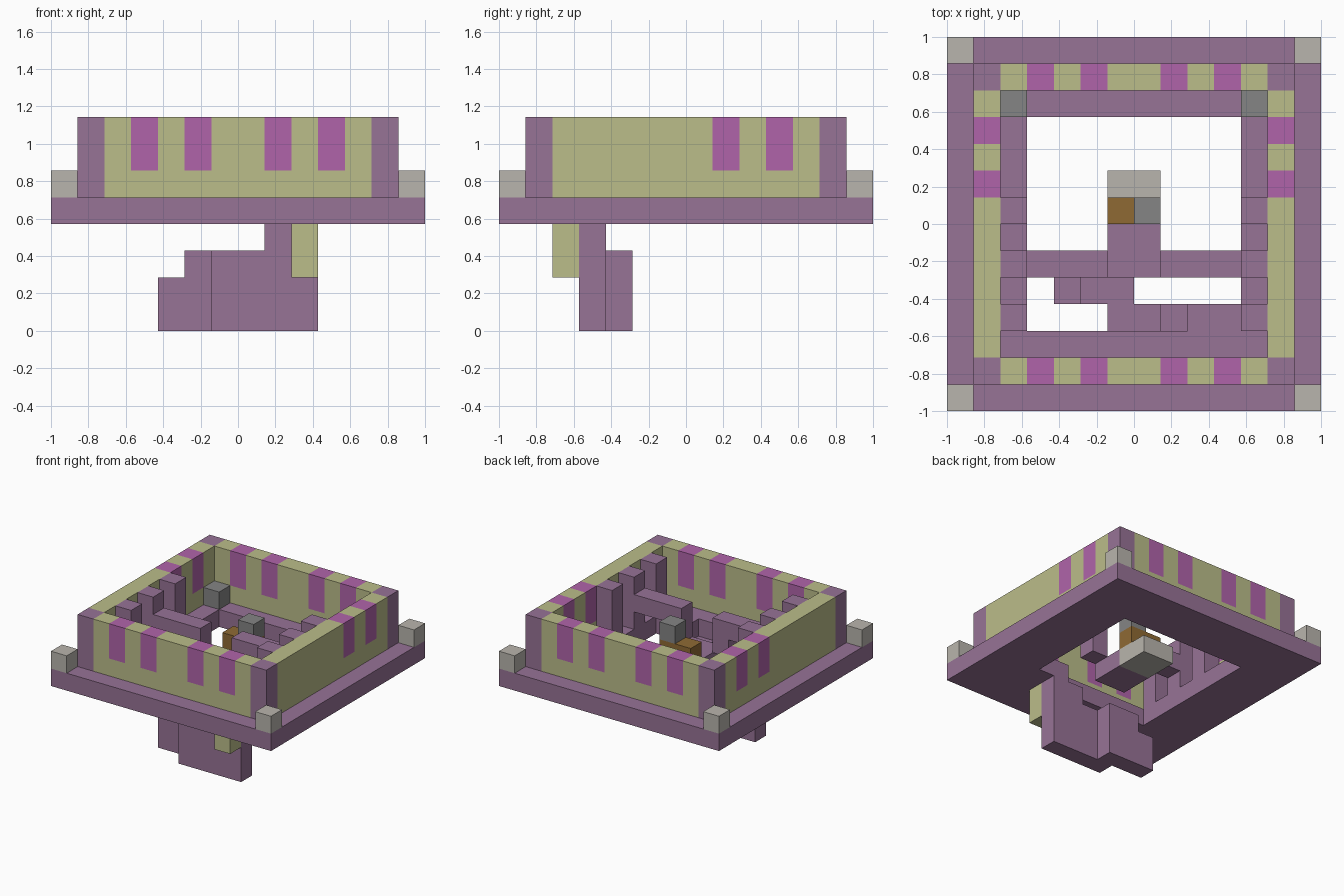
import bpy
import bmesh

cube = bpy.data.objects.get("Cube")
if cube:
    bpy.data.objects.remove(cube, do_unlink=True)

U = 1 / 7   # one block; the plan is 14 by 14 blocks


def linear(v):
    v /= 255
    return v / 12.92 if v <= 0.04045 else ((v + 0.055) / 1.055) ** 2.4


def material(name, *rgb):
    colour = [linear(v) for v in rgb] + [1]
    m = bpy.data.materials.new(name)
    m.use_nodes = True
    m.diffuse_color = colour
    shader = m.node_tree.nodes["Principled BSDF"]
    shader.inputs["Base Color"].default_value = colour
    shader.inputs["Roughness"].default_value = 0.9
    return m


purple = material("dusty purple", 151, 115, 150)
olive = material("pale olive", 187, 189, 138)
magenta = material("magenta", 176, 100, 170)
stone = material("light stone", 185, 181, 173)
grey = material("mid grey", 133, 133, 133)
brown = material("wood brown", 143, 106, 52)


def blocks(name, mat, boxes):
    """One object from boxes given as (x range, y range, z range) in blocks."""
    bm = bmesh.new()
    for ranges in boxes:
        made = bmesh.ops.create_cube(bm, size=1)["verts"]
        for v in made:
            for axis, (low, high) in enumerate(ranges):
                pos = low if v.co[axis] < 0 else high
                v.co[axis] = (pos - (0 if axis == 2 else 7)) * U
    mesh = bpy.data.meshes.new(name)
    bm.to_mesh(mesh)
    bm.free()
    mesh.materials.append(mat)
    obj = bpy.data.objects.new(name, mesh)
    bpy.context.collection.objects.link(obj)
    return obj


def mirrored(boxes):
    """Add the left-right mirror of each box."""
    return boxes + [((14 - x[1], 14 - x[0]), y, z) for x, y, z in boxes]


def cell(n):
    return (n, n + 1)


# Floor slab, a wide ring round an open court
FLOOR = (4, 5)
blocks("floor_slab", purple,
       [((0, 14), (0, 3), FLOOR), ((0, 14), (11, 14), FLOOR)]
       + mirrored([((0, 3), (3, 11), FLOOR)]))

# Stone cubes on the slab corners and grey cubes in the rear inner corners
blocks("corner_stones", stone,
       mirrored([(cell(0), cell(0), cell(5)), (cell(0), cell(13), cell(5))]))
blocks("inner_corner_cubes", grey, mirrored([(cell(2), cell(11), cell(5))]))

# Wall corner pillars
WALL = (5, 8)
blocks("wall_pillars", purple,
       mirrored([(cell(1), cell(1), WALL), (cell(1), cell(12), WALL)]))

# Walls: a plain lower course, then upper blocks with coloured slots
UPPER = (6, 8)
PANES = (3, 5, 8, 10)
SOLID = ((2, 3), (4, 5), (6, 8), (9, 10), (11, 12))
SIDE_PANES = (8, 10)
SIDE_SOLID = ((2, 8), (9, 10), (11, 12))
for name, row in (("front", 1), ("back", 12)):
    blocks(name + "_wall", olive,
           [((2, 12), cell(row), cell(5))]
           + [(span, cell(row), UPPER) for span in SOLID])
    blocks(name + "_slots", magenta, [(cell(n), cell(row), UPPER) for n in PANES])
blocks("side_walls", olive,
       mirrored([(cell(1), (2, 12), cell(5))]
                + [(cell(1), span, UPPER) for span in SIDE_SOLID]))
blocks("side_slots", magenta,
       mirrored([(cell(1), cell(n), UPPER) for n in SIDE_PANES]))

# Buttresses along the inside of both side walls
blocks("buttresses", purple,
       mirrored([(cell(2), cell(n), WALL) for n in (3, 5, 7)]))

# Beams crossing the court, stepping down to a central walkway
blocks("cross_beams", purple,
       mirrored([((3, 6), cell(5), cell(6)), (cell(5), cell(5), cell(5))]))
blocks("walkway", purple, [((6, 8), (5, 7), FLOOR)])

# Central platform with a bench and a grey block
blocks("platform", stone, [((6, 8), (7, 9), FLOOR)])
blocks("bench", brown, [((6, 8), cell(7), cell(5))])
blocks("bench_block", grey, [(cell(7), cell(7), cell(6))])

# Staircase below the floor: lower flight, then the upper flight beside it
blocks("lower_stairs", purple,
       [(cell(4), cell(4), (0, 2)), ((5, 7), cell(4), (0, 3))])
blocks("upper_stairs", purple,
       [((6, 8), cell(3), (0, 3)), (cell(8), cell(3), (0, 4)),
        (cell(9), cell(3), (0, 5)), (cell(10), cell(3), FLOOR)])
blocks("stair_bracket", olive, [(cell(9), cell(2), (2, 4))])
